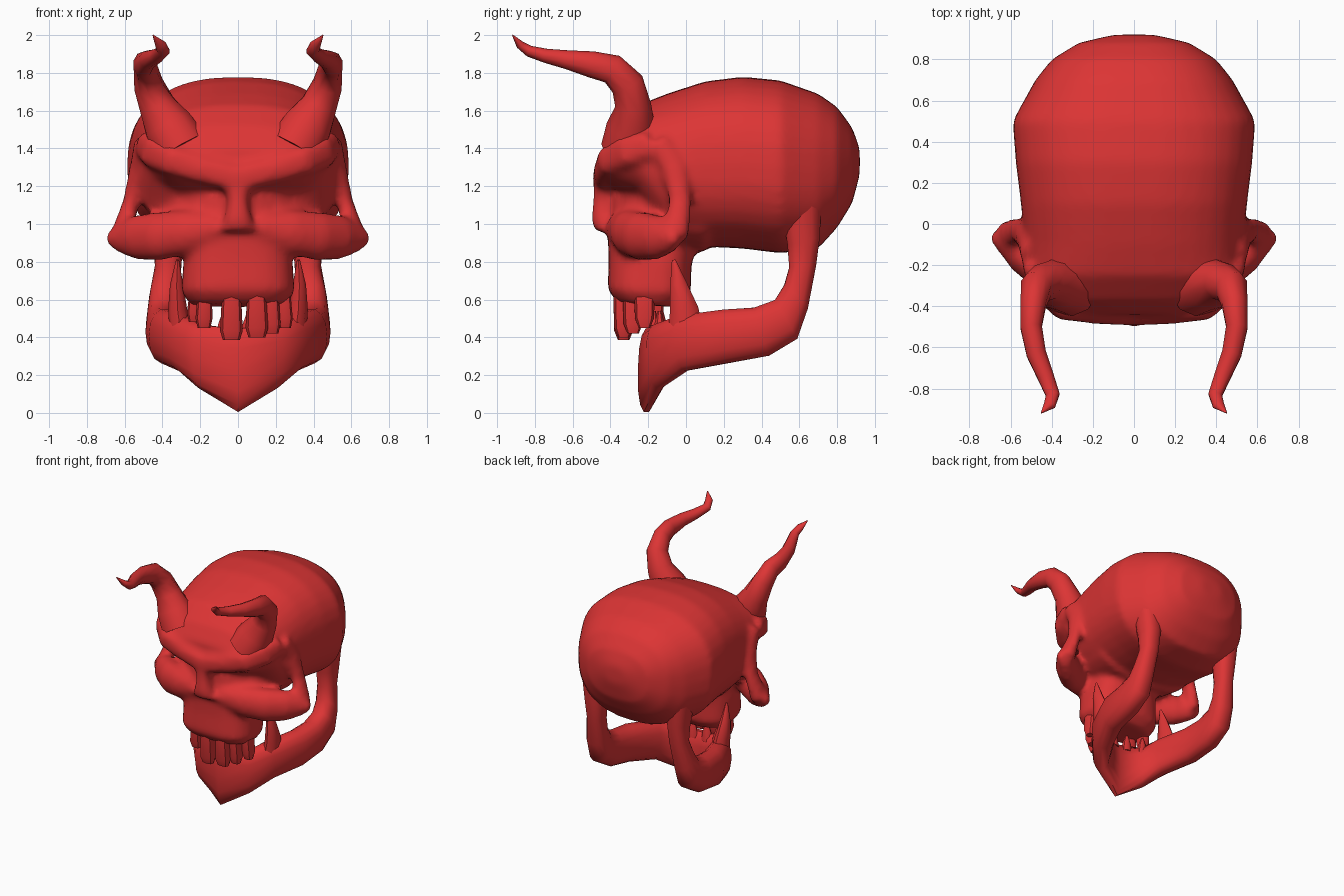
import bpy, math
from mathutils import Vector

if "Cube" in bpy.data.objects:
    bpy.data.objects.remove(bpy.data.objects["Cube"])

red = bpy.data.materials.new("red_bone")
red.diffuse_color = (0.72, 0.035, 0.035, 1)
red.use_nodes = True
red.node_tree.nodes["Principled BSDF"].inputs["Base Color"].default_value = red.diffuse_color


def spow(v, e):
    return math.copysign(abs(v) ** e, v)


class Builder:
    """Collects closed lofted solids and turns them into one object."""

    def __init__(self):
        self.v, self.f = [], []

    def loft(self, sections, n=16, power=2.0):
        # each section: centre, first half-axis, second half-axis
        base, e = len(self.v), 2 / power
        for c, u, w in sections:
            for i in range(n):
                t = math.tau * i / n
                self.v.append(c + u * spow(math.cos(t), e) + w * spow(math.sin(t), e))
        m = len(sections)
        for k in range(m - 1):
            for i in range(n):
                a, b = base + k * n, base + (k + 1) * n
                j = (i + 1) % n
                self.f.append((a + i, a + j, b + j, b + i))
        self.f.append(tuple(base + i for i in reversed(range(n))))
        self.f.append(tuple(base + (m - 1) * n + i for i in range(n)))

    def tube(self, pts, ref, n=14, power=2.0, mirror=1):
        # pts: x, y, z, half-width, half-height; ref is the height direction
        c = [Vector((p[0] * mirror, p[1], p[2])) for p in pts]
        ref, secs = Vector(ref), []
        for i, p in enumerate(pts):
            t = (c[min(i + 1, len(c) - 1)] - c[max(i - 1, 0)]).normalized()
            side = t.cross(ref).normalized()
            secs.append((c[i], side * p[3], side.cross(t) * p[4]))
        self.loft(secs, n, power)

    def finish(self, name):
        import bmesh
        me = bpy.data.meshes.new(name)
        me.from_pydata(self.v, [], self.f)
        bm = bmesh.new()
        bm.from_mesh(me)
        bmesh.ops.recalc_face_normals(bm, faces=bm.faces)
        bm.to_mesh(me)
        bm.free()
        me.materials.append(red)
        ob = bpy.data.objects.new(name, me)
        bpy.context.collection.objects.link(ob)
        bpy.context.view_layer.objects.active = ob
        bpy.ops.object.select_all(action='DESELECT')
        ob.select_set(True)
        bpy.ops.object.shade_smooth_by_angle(angle=math.radians(50))
        return ob


def along_y(rows):
    # rows: y, half width, bottom z, top z
    return [(Vector((0, y, (a + b) / 2)), Vector((w, 0, 0)), Vector((0, 0, (b - a) / 2)))
            for y, w, a, b in rows]


X, Y, Z = (1, 0, 0), (0, 1, 0), (0, 0, 1)
skull = Builder()

# Cranium
skull.loft(along_y([
    (.92, .10, 1.26, 1.40), (.88, .27, 1.11, 1.51), (.80, .40, .98, 1.62),
    (.70, .48, .87, 1.69), (.50, .59, .845, 1.76), (.30, .575, .87, 1.78),
    (.10, .55, .88, 1.755), (-.10, .53, .90, 1.69), (-.25, .49, 1.13, 1.63),
    (-.37, .43, 1.18, 1.52), (-.44, .36, 1.22, 1.40)]), 36, 2.45)

# Core behind the eye sockets
skull.loft(along_y([(.10, .45, .85, 1.3), (-.15, .42, .88, 1.3),
                    (-.30, .25, .90, 1.25), (-.38, .12, .92, 1.2)]), 24, 2.3)

# Frowning brow
half = [(.20, -.405, 1.29, .08, .075), (.34, -.39, 1.335, .08, .08),
        (.44, -.30, 1.385, .075, .09), (.50, -.18, 1.425, .05, .07)]
skull.tube([(-p[0],) + p[1:] for p in reversed(half)]
           + [(0, -.41, 1.24, .085, .08)] + half, Z, 16, 3)

# Cheekbones and outer socket rims
for s in (-1, 1):
    skull.tube([(.10, -.36, .98, .07, .08), (.28, -.31, .955, .09, .12),
                (.42, -.24, .935, .10, .13), (.54, -.15, .93, .09, .12),
                (.63, -.08, .925, .06, .08), (.70, -.06, .92, .02, .03)], Z, mirror=s)
    skull.tube([(.62, -.06, .93, .06, .08), (.565, -.03, 1.12, .045, .06),
                (.53, -.06, 1.30, .045, .07), (.49, -.15, 1.44, .06, .07)], Y, mirror=s)

# Nose bridge
skull.tube([(0, -.43, .965, .10, .05), (0, -.44, 1.02, .075, .065),
            (0, -.43, 1.12, .055, .065), (0, -.41, 1.24, .09, .08)], Y)

# Upper jaw block
skull.tube([(0, -.20, .57, .25, .16), (0, -.195, .64, .30, .22),
            (0, -.19, .80, .29, .22), (0, -.18, .92, .27, .24),
            (0, -.13, 1.10, .22, .24)], Y, 28, 2.8)

# Blend the bone parts into one surface
body = skull.finish("skull")
rm = body.modifiers.new("blend", 'REMESH')
rm.mode = 'VOXEL'
rm.voxel_size = 0.022
rm.use_smooth_shade = True
sm = body.modifiers.new("soften", 'SMOOTH')
sm.factor, sm.iterations = 0.5, 8

# Curved horns
for s, name in ((-1, "left_horn"), (1, "right_horn")):
    h = Builder()
    h.tube([(.30, -.31, 1.40, .14, .15), (.37, -.29, 1.52, .13, .135),
            (.43, -.28, 1.63, .095, .10), (.475, -.31, 1.74, .09, .08),
            (.49, -.39, 1.82, .08, .065), (.50, -.50, 1.845, .07, .055),
            (.475, -.63, 1.87, .05, .05), (.43, -.74, 1.89, .038, .042),
            (.395, -.83, 1.915, .03, .035), (.41, -.88, 1.95, .022, .03),
            (.45, -.918, 2.0, .003, .003)], X, 10, mirror=s)
    h.finish(name)

# Lower jaw: x, lower y, lower z, upper y, upper z, half thickness
stations = [(.20, -.14, .13, -.16, .47, .07), (.29, .00, .22, -.03, .52, .09),
            (.38, .22, .26, .20, .55, .095), (.395, .44, .30, .36, .56, .095),
            (.395, .59, .39, .47, .60, .09), (.39, .645, .55, .52, .68, .08),
            (.37, .69, .78, .545, .77, .07), (.37, .71, .93, .535, .89, .08),
            (.38, .72, 1.15, .50, 1.12, .10)]
full = [(-p[0],) + p[1:] for p in reversed(stations)] + [(0, -.21, .0, -.20, .45, .05)] + stations
cen = [Vector((p[0], (p[1] + p[3]) / 2, (p[2] + p[4]) / 2)) for p in full]
secs = []
for i, p in enumerate(full):
    t = cen[min(i + 1, len(cen) - 1)] - cen[max(i - 1, 0)]
    v = Vector((0, p[3] - p[1], p[4] - p[2])) / 2
    secs.append((cen[i], t.cross(v).normalized() * p[5], v))
jaw = Builder()
jaw.loft(secs, 14, 2.4)
jaw.finish("lower_jaw")

# Pointed tusks rising from the lower jaw
tusks = Builder()
for s in (-1, 1):
    tusks.tube([(.30, .00, .40, .06, .10), (.32, -.01, .55, .05, .075),
                (.325, -.04, .68, .035, .045), (.32, -.065, .81, .008, .01)], Y, 8, mirror=s)
tusks.finish("jaw_tusks")

# Upper teeth: x, y, bottom z, half width
teeth = Builder()
for x, y, z, w in ((-.18, -.27, .45, .045), (-.035, -.33, .385, .06), (.10, -.33, .40, .06),
                   (.18, -.28, .42, .045), (.25, -.22, .45, .04), (-.23, -.17, .48, .04)):
    teeth.tube([(x, y, z, w * .75, .03), (x, y, z + .05, w, .05),
                (x * .98, y, .62, w * .85, .055)], Y, 8, 2.6)
teeth.finish("upper_teeth")

# Small lower teeth
low = Builder()
for x, y in ((-.19, -.13), (-.07, -.17), (.06, -.17), (.17, -.14)):
    low.tube([(x, y, .40, .045, .035), (x, y, .47, .035, .028), (x, y, .54, .01, .01)], Y, 7)
low.finish("lower_teeth")
